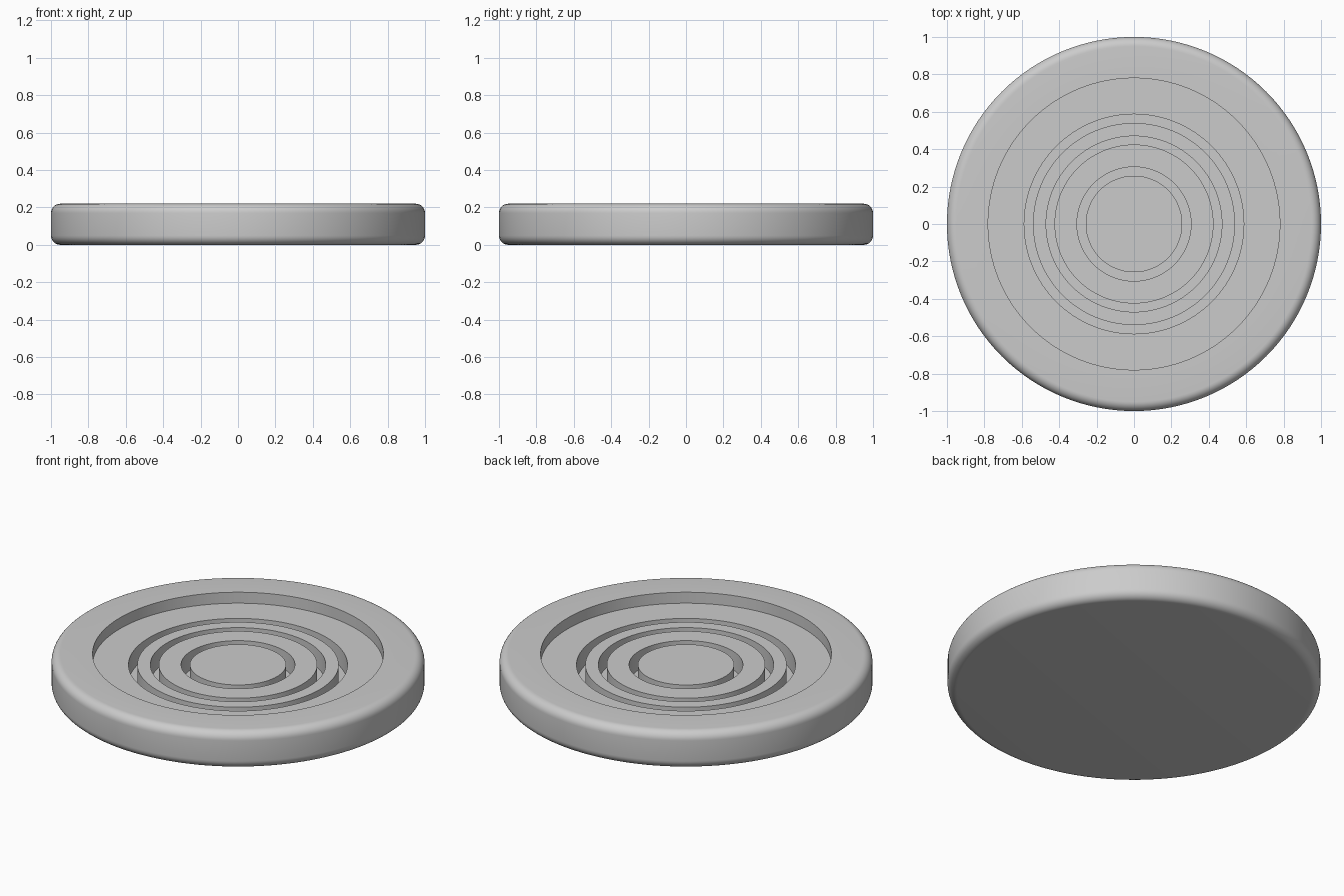
import bpy, bmesh, math

cube = bpy.data.objects.get("Cube")
if cube:
    bpy.data.objects.remove(cube, do_unlink=True)

SEGMENTS = 128
HEIGHT, FLOOR, GROOVE = 0.22, 0.155, 0.045   # rim top, recess floor, groove bottom
ROUND = 0.05                                 # edge rounding radius

grey = bpy.data.materials.new("light grey")
grey.use_nodes = True
colour = (0.6, 0.6, 0.6, 1)
grey.diffuse_color = colour
grey.node_tree.nodes["Principled BSDF"].inputs["Base Color"].default_value = colour


def corner(cz, start):
    """Quarter circle of profile points on the outer edge."""
    return [(1 - ROUND + ROUND * math.cos(a), cz + ROUND * math.sin(a))
            for a in (math.radians(start + 90 * i / 8) for i in range(9))]


# Profile from the underside centre, around the rim, to the top centre
profile = [(0, 0)] + corner(ROUND, -90) + corner(HEIGHT - ROUND, 0)
profile += [(0.78, HEIGHT), (0.78, FLOOR)]
for outer, inner in ((0.587, 0.54), (0.47, 0.425), (0.305, 0.258)):
    profile += [(outer, FLOOR), (outer, GROOVE), (inner, GROOVE), (inner, FLOOR)]
profile.append((0, FLOOR))

# Turn the profile into the round body
bm = bmesh.new()
verts = [bm.verts.new((r, 0, z)) for r, z in profile]
edges = [bm.edges.new(pair) for pair in zip(verts, verts[1:])]
bmesh.ops.spin(bm, geom=verts + edges, cent=(0, 0, 0), axis=(0, 0, 1),
               angle=math.tau, steps=SEGMENTS, use_merge=False)
bmesh.ops.remove_doubles(bm, verts=bm.verts, dist=0.0001)
bmesh.ops.recalc_face_normals(bm, faces=bm.faces)
mesh = bpy.data.meshes.new("round_grooved_base")
bm.to_mesh(mesh)
bm.free()
mesh.materials.append(grey)
base = bpy.data.objects.new("round_grooved_base", mesh)
bpy.context.collection.objects.link(base)

bpy.ops.object.select_all(action="DESELECT")
base.select_set(True)
bpy.context.view_layer.objects.active = base
bpy.ops.object.shade_smooth_by_angle(angle=math.radians(30))
